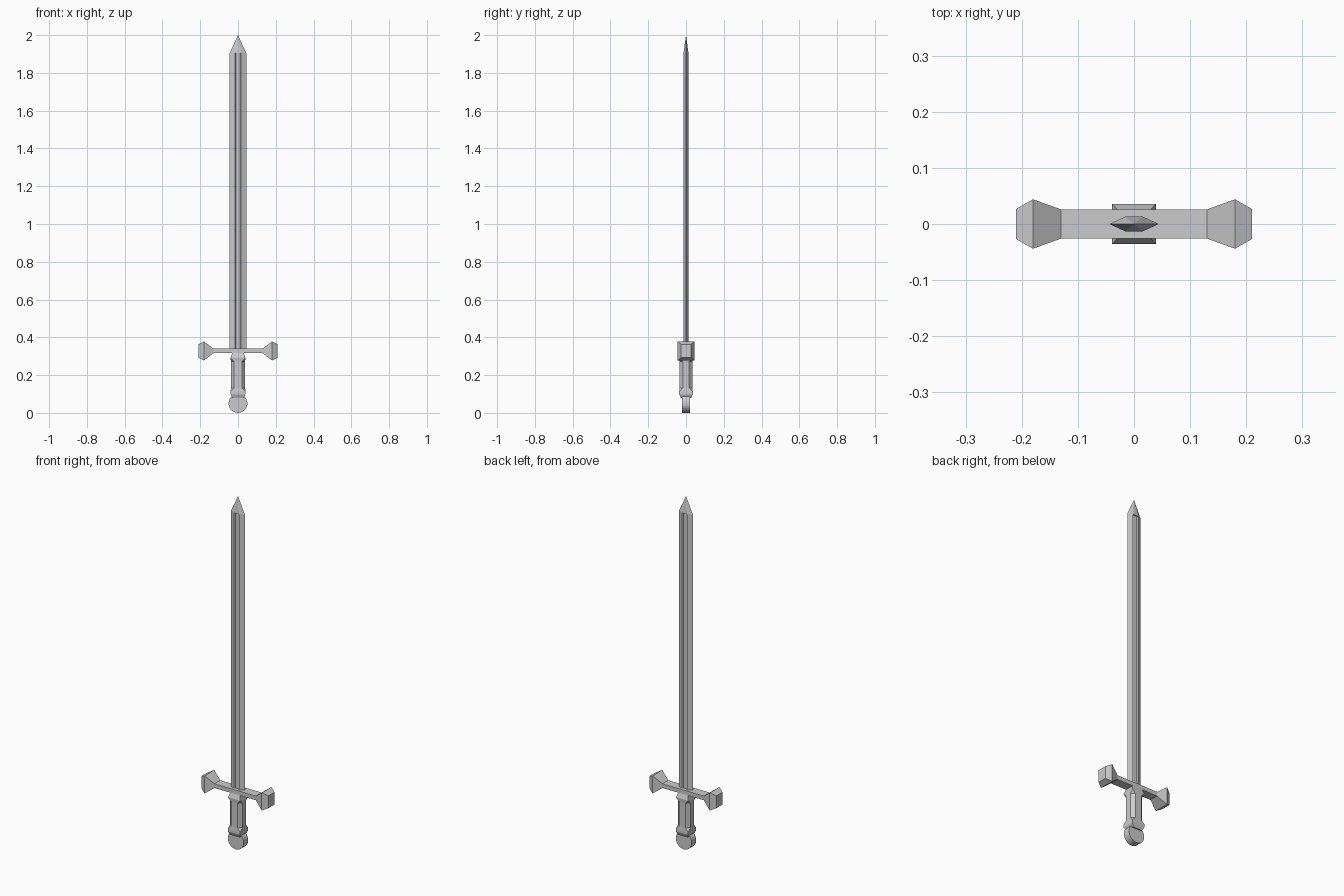
import bpy, bmesh, math
from mathutils import Vector

if "Cube" in bpy.data.objects:
    bpy.data.objects.remove(bpy.data.objects["Cube"])


def loft(name, rings):
    """Skin closed rings of equal point count, capping both ends."""
    bm = bmesh.new()
    rows = [[bm.verts.new(p) for p in ring] for ring in rings]
    n = len(rows[0])
    for a, b in zip(rows, rows[1:]):
        for i in range(n):
            j = (i + 1) % n
            bm.faces.new((a[i], a[j], b[j], b[i]))
    bm.faces.new(rows[0][::-1])
    bm.faces.new(rows[-1])
    bmesh.ops.remove_doubles(bm, verts=bm.verts, dist=1e-5)
    bmesh.ops.recalc_face_normals(bm, faces=bm.faces)
    mesh = bpy.data.meshes.new(name)
    bm.to_mesh(mesh)
    bm.free()
    obj = bpy.data.objects.new(name, mesh)
    bpy.context.collection.objects.link(obj)
    return obj


def chamfered(hx, hy, c, z):
    """Rectangle ring with corners cut by c."""
    pts = [(hx, hy - c), (hx - c, hy), (c - hx, hy), (-hx, hy - c),
           (-hx, c - hy), (c - hx, -hy), (hx - c, -hy), (hx, c - hy)]
    return [(x, y, z) for x, y in pts]


# Blade with a fuller on both faces
half = [(0.044, 0), (0.016, 0.013), (0.010, 0.006), (-0.010, 0.006), (-0.016, 0.013)]
section = half + [(-x, -y) for x, y in half]
loft("blade", [[(x, y, z) for x, y in section] for z in (0.33, 1.905)])

# Pointed tip
hexagon = [section[i] for i in (0, 1, 4, 5, 6, 9)]
loft("blade_tip", [[(x * s, y * s, z) for x, y in hexagon]
                   for z, s in ((1.905, 1), (2.0, 0))])

# Crossguard with flared ends: (x, half depth, half height)
stations = [(0.13, 0.026, 0.012), (0.18, 0.044, 0.05), (0.21, 0.027, 0.035)]
stations = [(-x, d, h) for x, d, h in reversed(stations)] + stations
loft("crossguard", [[(x, sy * d, 0.328 + sz * h)
                     for sy, sz in ((-1, -1), (1, -1), (1, 1), (-1, 1))]
                    for x, d, h in stations])

# Grip: square collars at both ends, chamfered middle (half x, half y, cut, z)
loft("grip", [chamfered(*r) for r in (
    (0.030, 0.027, 0, 0.078), (0.039, 0.036, 0, 0.098), (0.039, 0.036, 0, 0.112),
    (0.038, 0.034, 0.018, 0.132), (0.038, 0.034, 0.018, 0.272),
    (0.039, 0.036, 0, 0.292), (0.030, 0.026, 0, 0.318))])

# Disc pommel
bpy.ops.mesh.primitive_cylinder_add(vertices=24, radius=0.05, depth=0.04,
                                    location=(0, 0, 0.05),
                                    rotation=(math.pi / 2, 0, 0))
bpy.context.object.name = "pommel"
